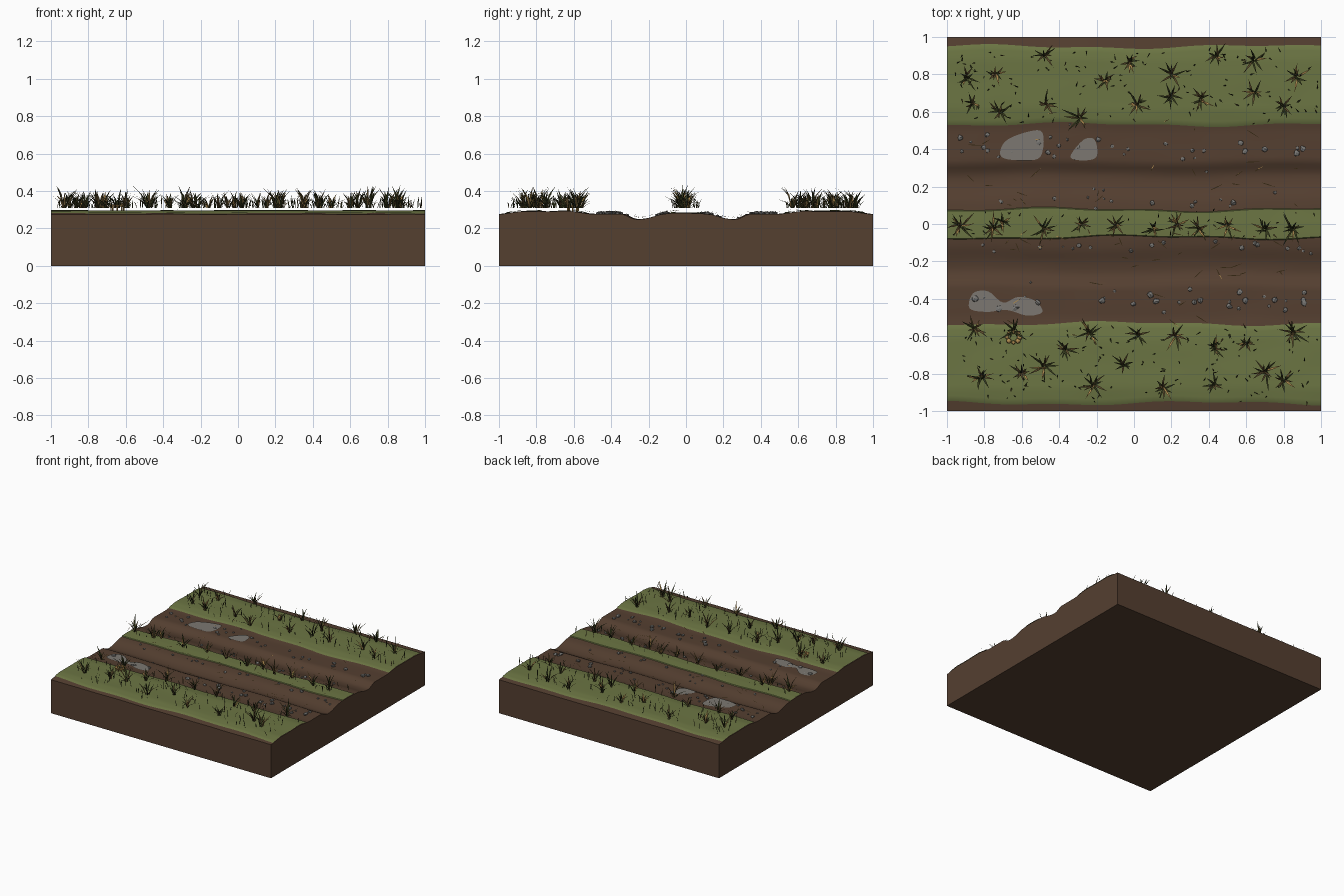
import bpy, bmesh, math, random
from mathutils import Vector, noise

random.seed(7)
cube = bpy.data.objects.get("Cube")
if cube:
    bpy.data.objects.remove(cube, do_unlink=True)


def material(name, r, g, b):
    m = bpy.data.materials.new(name)
    m.use_nodes = True
    m.diffuse_color = (r, g, b, 1)
    node = next(n for n in m.node_tree.nodes if n.type == 'BSDF_PRINCIPLED')
    node.inputs["Base Color"].default_value = (r, g, b, 1)
    node.inputs["Roughness"].default_value = 0.9
    return m


SOIL = material("soil brown", .09, .05, .03)
TURF = material("turf green", .148, .178, .056)
STONE = material("stone grey", .19, .185, .175)
PUDDLE = material("puddle grey", .2, .185, .165)
DARK = material("dark grass", .036, .042, .012)
OLIVE = material("brown grass", .11, .072, .026)
STRAW = material("straw", .43, .26, .08)


def finish(name, bm, mats, smooth=False):
    mesh = bpy.data.meshes.new(name)
    bm.to_mesh(mesh)
    bm.free()
    ob = bpy.data.objects.new(name, mesh)
    bpy.context.collection.objects.link(ob)
    for m in mats:
        mesh.materials.append(m)
    if smooth:
        bpy.ops.object.select_all(action='DESELECT')
        ob.select_set(True)
        bpy.context.view_layer.objects.active = ob
        bpy.ops.object.shade_smooth_by_angle()
    return ob


# Half of the road cross-section: crown, rut, shoulder, verge
PROFILE = [(0, .282), (.08, .28), (.13, .274), (.2, .253), (.25, .247), (.28, .252),
           (.33, .277), (.5, .277), (.61, .291), (.88, .291), (1, .275)]


def height(x, y):
    a = abs(y)
    if a < .9:
        a = max(0, a + .01 * math.sin(5 * x + 2 * y) * (1 - a))
    for (y0, z0), (y1, z1) in zip(PROFILE, PROFILE[1:]):
        if a <= y1:
            break
    t = min(1, max(0, (a - y0) / (y1 - y0)))
    return z0 + (z1 - z0) * t + .0025 * noise.noise(Vector((x * 4, y * 7, 0)))


def sheet(bm, columns, rows, point):
    grid = [[bm.verts.new(point(i / columns, j / rows)) for j in range(rows + 1)]
            for i in range(columns + 1)]
    for a, b in zip(grid, grid[1:]):
        for j in range(rows):
            bm.faces.new((a[j], b[j], b[j + 1], a[j + 1]))


# Soil block with the rutted road surface
bm = bmesh.new()
sheet(bm, 48, 100, lambda u, v: (2 * u - 1, 2 * v - 1, height(2 * u - 1, 2 * v - 1)))
rim = [e for e in bm.edges if e.is_boundary]
skirt = bmesh.ops.extrude_edge_only(bm, edges=rim)["geom"]
for v in skirt:
    if isinstance(v, bmesh.types.BMVert):
        v.co.z = 0
base_edges = [e for e in skirt if isinstance(e, bmesh.types.BMEdge) and e.is_boundary]
bmesh.ops.contextual_create(bm, geom=base_edges)
bmesh.ops.recalc_face_normals(bm, faces=bm.faces)
finish("soil_block", bm, [SOIL], True)


# Turf strips with wandering edges
def turf(name, low, high, phase):
    def wave(x, p):
        return .009 * math.sin(4.3 * x + p) + .005 * math.sin(11 * x + 2 * p)

    def point(u, v):
        x = 2 * u - 1
        a, b = low + wave(x, phase), high + wave(x, phase + 2)
        y = a + (b - a) * v
        lift = -.003 if v in (0, 1) else .005
        return x, y, height(x, y) + lift
    bm = bmesh.new()
    sheet(bm, 60, 24, point)
    finish(name, bm, [TURF], True)


turf("front_verge", -.965, -.525, 0)
turf("centre_strip", -.075, .08, 1.5)
turf("back_verge", .525, .955, 3)


# Puddles as smooth closed outlines
def puddle(name, points):
    bm = bmesh.new()
    p = [Vector(q) for q in points]
    ring = []
    for i in range(len(p)):
        a, b, c, d = (p[(i + k) % len(p)] for k in (-1, 0, 1, 2))
        for s in range(5):
            t = s / 5
            q = .5 * (2 * b + (c - a) * t + (2 * a - 5 * b + 4 * c - d) * t * t
                      + (3 * b - a - 3 * c + d) * t ** 3)
            ring.append(bm.verts.new((q.x, q.y, .284)))
    bm.faces.new(ring)
    bmesh.ops.recalc_face_normals(bm, faces=bm.faces)
    ob = finish(name, bm, [PUDDLE])
    if ob.data.polygons[0].normal.z < 0:
        ob.data.flip_normals()


puddle("puddle_wide", [(-.71, .36), (-.6, .34), (-.5, .36), (-.49, .49), (-.58, .49), (-.69, .44)])
puddle("puddle_small", [(-.34, .36), (-.27, .34), (-.2, .36), (-.21, .45), (-.27, .45)])
puddle("puddle_long", [(-.88, -.45), (-.79, -.47), (-.68, -.46), (-.57, -.49), (-.49, -.47), (-.53, -.41),
                       (-.62, -.39), (-.7, -.42), (-.78, -.36), (-.86, -.37)])


# Grass blades
def blade(bm, x, y, z, angle, reach, tall, width, slot):
    out = Vector((math.cos(angle), math.sin(angle), 0))
    side = Vector((-out.y, out.x, 0)) * width / 2
    root = Vector((x, y, z))
    mid = root + out * reach * .4 + Vector((0, 0, tall * .6))
    tip = root + out * reach + Vector((0, 0, tall))
    a, b, c, d, e = (bm.verts.new(q) for q in
                     (root - side * .6, root + side * .6, mid + side, mid - side, tip))
    for f in (bm.faces.new((a, b, c, d)), bm.faces.new((d, c, e))):
        f.material_index = slot


BACK = [(-.9, .78), (-.74, .8), (-.87, .64), (-.72, .6), (-.48, .9), (-.47, .64), (-.29, .57),
        (-.16, .77), (-.02, .87), (.02, .64), (.2, .8), (.2, .68), (.36, .67), (.44, .9),
        (.64, .88), (.64, .7), (.87, .79), (.8, .63)]
FRONT = [(-.85, -.56), (-.82, -.82), (-.6, -.8), (-.48, -.76), (-.37, -.67), (-.24, -.58),
         (-.22, -.86), (-.05, -.75), (.02, -.59), (.22, -.6), (.15, -.88), (.43, -.66),
         (.43, -.86), (.6, -.64), (.7, -.79), (.8, -.84), (.85, -.58), (-.64, -.57)]
CENTRE = [(x, random.uniform(-.03, .03)) for x in
          (-.93, -.75, -.7, -.48, -.28, -.1, .1, .23, .35, .5, .7, .85)]
ROOT = .31


def tufts(name, places):
    bm = bmesh.new()
    for x, y in places:
        turn, size = random.uniform(0, 6), random.uniform(.75, 1.1)
        count = random.randint(9, 12)
        for i in range(count):
            blade(bm, x + random.uniform(-.01, .01), y + random.uniform(-.01, .01), ROOT,
                  turn + math.tau * i / count + random.uniform(-.25, .25),
                  size * random.uniform(.04, .095), size * random.uniform(.04, .115),
                  .011, random.choice((0, 0, 0, 1, 1, 2)))
    finish(name, bm, [DARK, OLIVE, STRAW])


tufts("back_tufts", BACK)
tufts("front_tufts", FRONT)
tufts("centre_tufts", CENTRE)

# Single short blades scattered over the turf
bm = bmesh.new()
for low, high, count in ((-.95, -.54, 130), (-.07, .07, 40), (.54, .94, 130)):
    for i in range(count):
        blade(bm, random.uniform(-.98, .98), random.uniform(low, high), ROOT,
              random.uniform(0, 6.3), random.uniform(.01, .03), random.uniform(.02, .07),
              .006, random.choice((0, 0, 0, 1)))
finish("loose_blades", bm, [DARK, OLIVE])

# Dry straw lying on the road
bm = bmesh.new()
for low, high, count in ((.1, .3, 18), (-.3, -.04, 32), (-.6, -.3, 8), (.3, .6, 8)):
    for i in range(count):
        x, y = random.uniform(-.9, .9), random.uniform(low, high)
        blade(bm, x, y, height(x, y) + .012, random.gauss(0, .6),
              random.uniform(.02, .08), .004, .005, 0)
finish("dry_straw", bm, [STRAW])

# Pebbles along both tracks
bm = bmesh.new()
for middle, spread, count in ((.42, .05, 34), (.13, .03, 16), (-.12, .02, 18), (-.41, .04, 34)):
    for i in range(count):
        x, y = random.uniform(-.96, .96), random.gauss(middle, spread)
        r = random.uniform(.006, .019)
        made = bmesh.ops.create_icosphere(bm, subdivisions=1, radius=r)["verts"]
        for v in made:
            v.co *= random.uniform(.8, 1.2)
            v.co.z *= .6
            v.co += Vector((x, y, height(x, y) + r * .35))
finish("pebbles", bm, [STONE])

# Small cluster of tan mushrooms on the front verge
bm = bmesh.new()
for i in range(8):
    a = math.tau * i / 8
    x, y, r = -.645 + .034 * math.cos(a), -.605 + .028 * math.sin(a), random.uniform(.011, .016)
    for v in bmesh.ops.create_uvsphere(bm, u_segments=8, v_segments=5, radius=r)["verts"]:
        v.co = (v.co.x + x, v.co.y + y, max(v.co.z, 0) * .7 + .318)
    stem = bmesh.ops.create_cone(bm, segments=6, radius1=.004, radius2=.004, depth=.03, cap_ends=True)
    bmesh.ops.translate(bm, verts=stem["verts"], vec=(x, y, .305))
finish("mushroom_cluster", bm, [STRAW])
